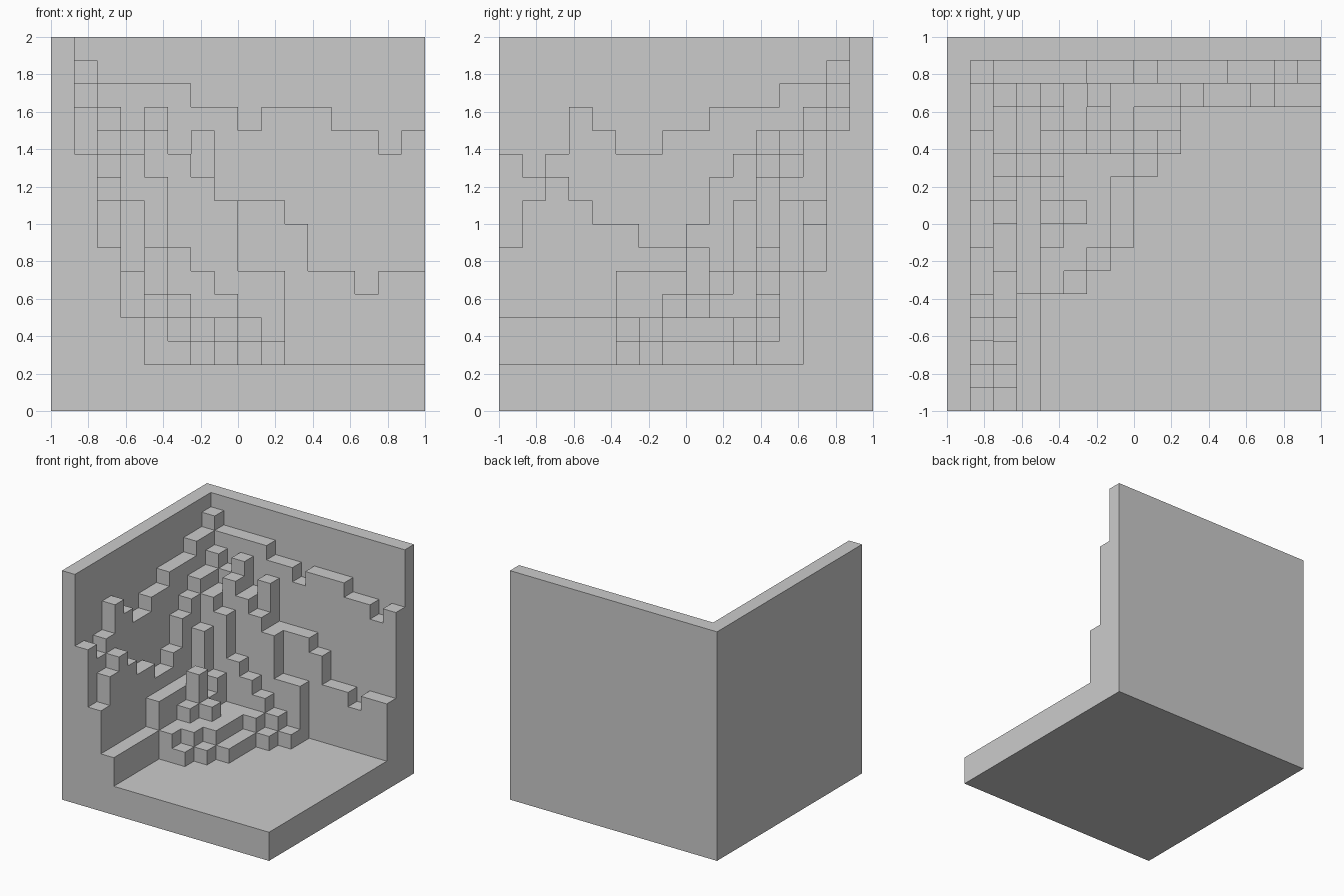
import bpy, bmesh
from mathutils import Vector

if "Cube" in bpy.data.objects:
    bpy.data.objects.remove(bpy.data.objects["Cube"])

N, S = 16, 0.125                      # grid cells per side, cell size

# Floor slab: two cells thick everywhere
height = [[2] * N for _ in range(N)]  # height[x cell][y cell]


def along_y(i, start, profile):
    for j, h in enumerate(profile, start):
        height[i][j] = h


def along_x(j, start, profile):
    for i, h in enumerate(profile, start):
        height[i][j] = h


# Stepped mound in the corner, one profile per x slice (front to back)
along_y(3, 0, [4] * 5 + [6] * 5 + [9, 11, 11])
along_y(4, 5, [4, 4, 5, 7, 5, 6, 10, 12])
along_y(5, 5, [3, 4, 4, 5, 4, 4, 7, 11])
along_y(6, 6, [3, 4, 4, 4, 4, 6, 10])
along_y(7, 7, [3, 3, 3, 4, 5, 9])
along_y(8, 10, [3, 4, 6])
along_y(9, 11, [3, 6])

# Two ragged ledges against the back wall
along_x(13, 3, [12, 13, 11, 12, 9, 9, 9, 8, 6, 6, 5, 6, 6])
along_x(14, 3, [14, 14, 14, 13, 13, 12, 13, 13, 13, 12, 12, 11, 12])

# Two ragged ledges against the left wall
along_y(1, 0, [11, 10, 11, 13, 12, 11, 11, 12, 12, 13, 13, 13, 14, 14, 15])
along_y(2, 0, [7, 9, 10, 9, 8, 8, 7, 7, 8, 10, 11, 12, 12, 13, 14])

# Full-height left and back walls
along_y(0, 0, [N] * N)
along_x(15, 0, [N] * N)


def solid(i, j, k):
    return 0 <= i < N and 0 <= j < N and 0 <= k < height[i][j]


# Skin only the exposed cell faces
bm = bmesh.new()
axes = [Vector((1, 0, 0)), Vector((0, 1, 0)), Vector((0, 0, 1))]
for i in range(N):
    for j in range(N):
        for k in range(height[i][j]):
            centre = Vector((i - N / 2 + 0.5, j - N / 2 + 0.5, k + 0.5))
            for a in range(3):
                for sign in (1, -1):
                    n = axes[a] * sign
                    if solid(i + int(n.x), j + int(n.y), k + int(n.z)):
                        continue
                    u = axes[(a + 1) % 3] / 2
                    v = axes[(a + 2) % 3] / 2 * sign
                    mid = centre + n / 2
                    corners = (mid - u - v, mid + u - v, mid + u + v, mid - u + v)
                    bm.faces.new([bm.verts.new(c * S) for c in corners])

# Weld, then merge coplanar cell faces
bmesh.ops.remove_doubles(bm, verts=bm.verts, dist=0.001)
bmesh.ops.dissolve_limit(bm, angle_limit=0.02, verts=bm.verts, edges=bm.edges)

mesh = bpy.data.meshes.new("stepped_corner")
bm.to_mesh(mesh)
bm.free()
bpy.context.collection.objects.link(bpy.data.objects.new("stepped_corner", mesh))
